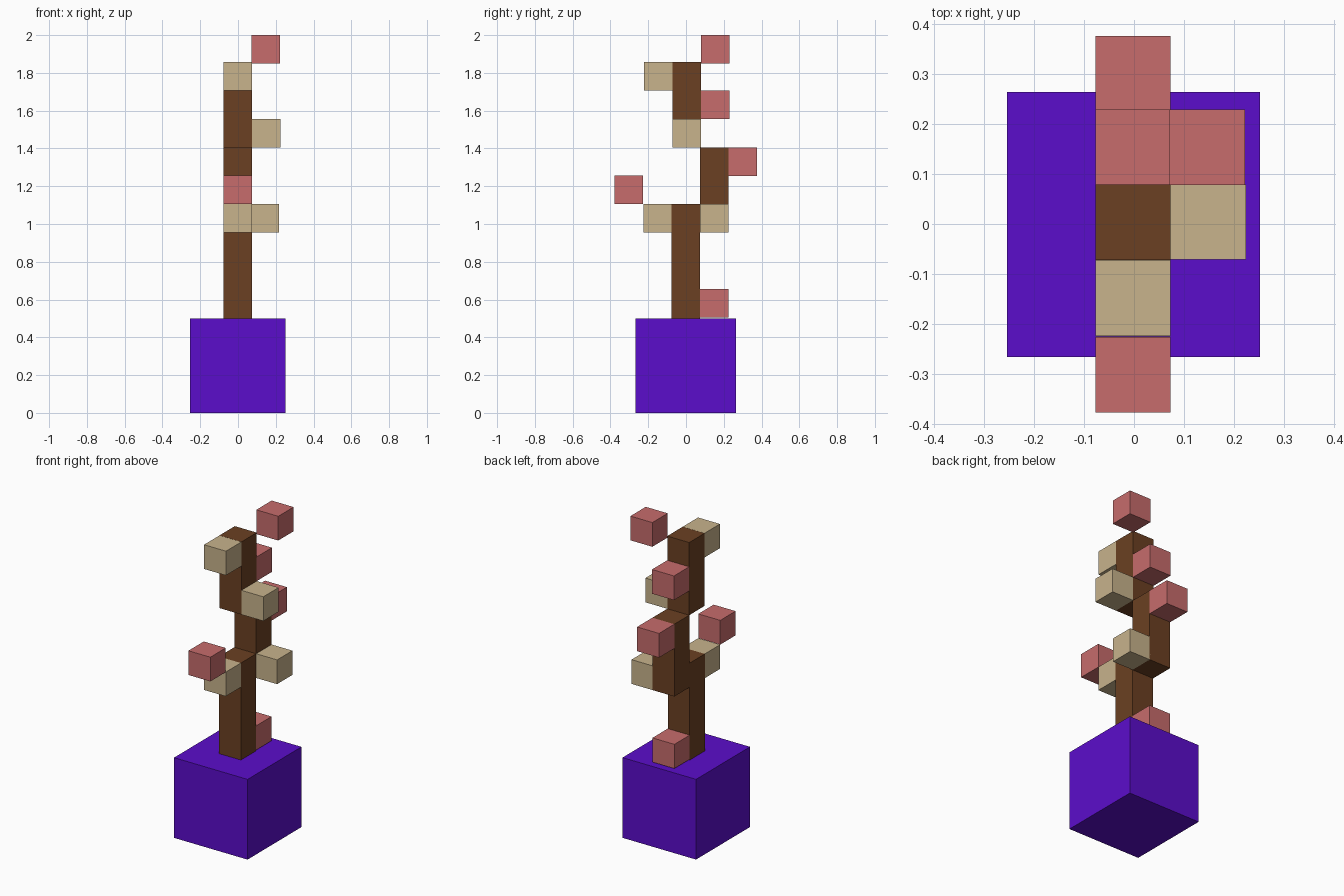
import bpy

cube = bpy.data.objects.get("Cube")
if cube:
    bpy.data.objects.remove(cube, do_unlink=True)


def material(name, rgb):
    mat = bpy.data.materials.new(name)
    mat.use_nodes = True
    color = (*rgb, 1)
    mat.diffuse_color = color
    mat.node_tree.nodes["Principled BSDF"].inputs["Base Color"].default_value = color
    return mat


PURPLE = material("purple", (0.105, 0.004, 0.597))
BROWN = material("bark brown", (0.147, 0.051, 0.016))
TAN = material("pale tan", (0.578, 0.451, 0.262))
PINK = material("blossom pink", (0.571, 0.150, 0.150))

S = 0.151     # edge of one block
CX = -0.002   # trunk centre line


def box(name, mat, x, y, bottom, size):
    """Box centred on x, y and standing on the given height."""
    bpy.ops.mesh.primitive_cube_add(size=1, location=(x, y, bottom + size[2] / 2))
    obj = bpy.context.object
    obj.name = name
    obj.scale = size
    bpy.ops.object.transform_apply(location=False, rotation=False, scale=True)
    obj.data.materials.append(mat)
    return obj


def block(name, mat, x, y, bottom):
    return box(name, mat, x, y, bottom, (S, S, S))


# Pot
box("pot", PURPLE, -0.001, -0.001, 0, (0.507, 0.531, 0.5))

# Trunk: three stacked, stepped pieces
box("lower_trunk", BROWN, CX, -0.001, 0.5, (S, S, 0.605))
box("middle_trunk", BROWN, CX, 0.15, 0.954, (S, S, 0.451))
box("upper_trunk", BROWN, CX, 0.004, 1.405, (S, S, 0.453))

# Tan branch stubs
block("low_front_branch", TAN, CX, -0.15, 0.954)
block("low_side_branch", TAN, 0.142, 0.15, 0.954)
block("high_side_branch", TAN, 0.149, 0.004, 1.405)
block("high_front_branch", TAN, CX, -0.148, 1.707)

# Pink blossoms
block("base_blossom", PINK, CX, 0.15, 0.505)
block("front_blossom", PINK, CX, -0.302, 1.105)
block("back_blossom", PINK, CX, 0.301, 1.254)
block("upper_back_blossom", PINK, CX, 0.154, 1.556)
block("top_blossom", PINK, 0.147, 0.154, 1.849)
